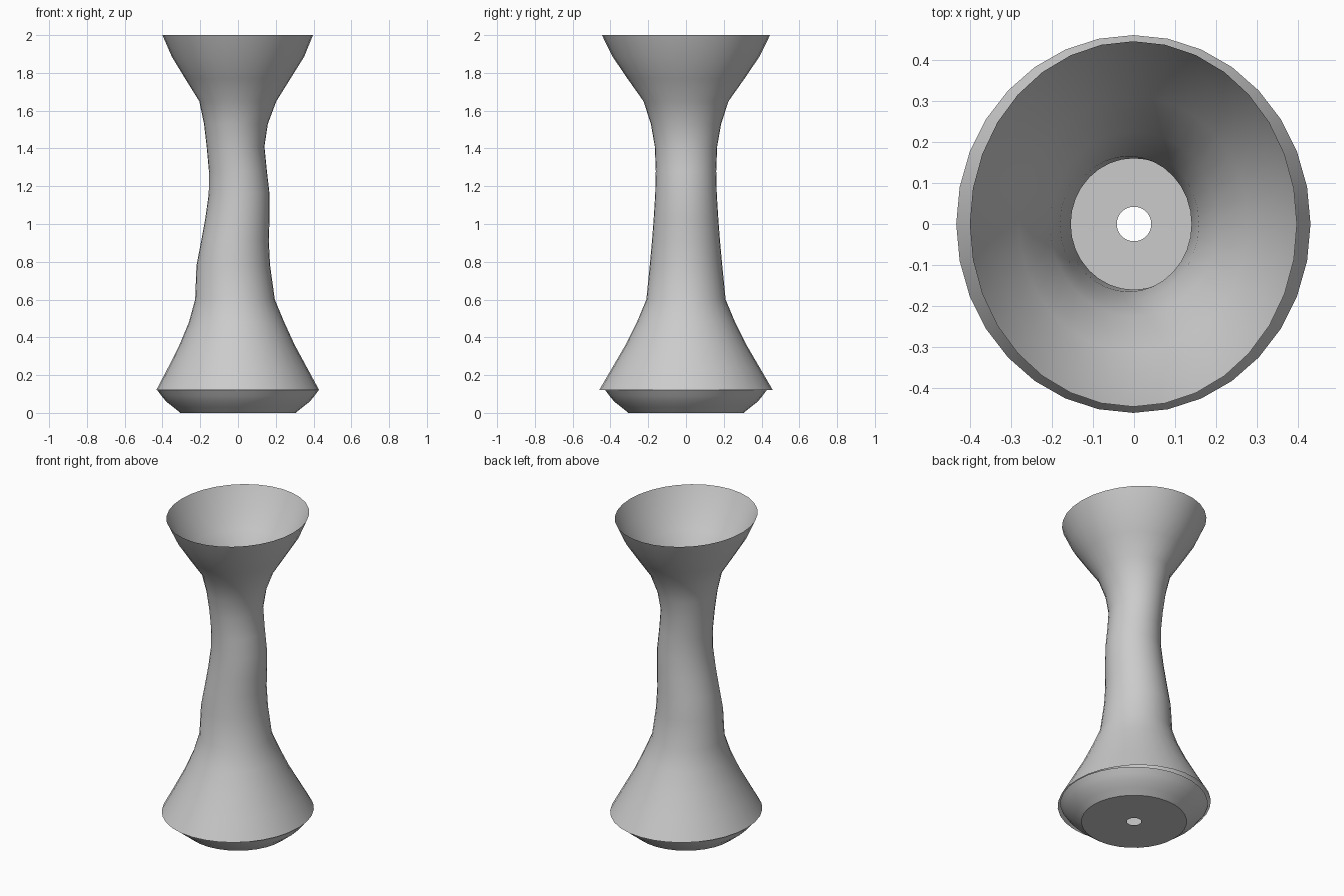
import bpy, bmesh, math

if "Cube" in bpy.data.objects:
    bpy.data.objects.remove(bpy.data.objects["Cube"])

SIDES = 32

def loft(name, rings):
    """Skin elliptical rings given as (z, x_left, x_right, y_radius)."""
    bm = bmesh.new()
    loops = []
    for z, x0, x1, ry in rings:
        cx, rx = (x0 + x1) / 2, (x1 - x0) / 2
        loops.append([bm.verts.new((cx + rx * math.cos(2 * math.pi * i / SIDES),
                                    ry * math.sin(2 * math.pi * i / SIDES), z))
                      for i in range(SIDES)])
    for a, b in zip(loops, loops[1:]):
        for i in range(SIDES):
            j = (i + 1) % SIDES
            bm.faces.new((a[i], a[j], b[j], b[i]))
    mesh = bpy.data.meshes.new(name)
    bm.to_mesh(mesh)
    bm.free()
    obj = bpy.data.objects.new(name, mesh)
    bpy.context.collection.objects.link(obj)
    bpy.ops.object.select_all(action='DESELECT')
    obj.select_set(True)
    bpy.context.view_layer.objects.active = obj
    bpy.ops.object.shade_smooth_by_angle(angle=math.radians(35))
    return obj

# Flared, gently wavy body, open at the top
loft("vase_body", [
    (0.12, -0.433, 0.43, 0.46),
    (0.24, -0.37, 0.365, 0.39),
    (0.36, -0.31, 0.30, 0.32),
    (0.48, -0.26, 0.245, 0.26),
    (0.60, -0.227, 0.195, 0.21),
    (0.78, -0.22, 0.17, 0.192),
    (0.91, -0.195, 0.163, 0.18),
    (1.03, -0.173, 0.167, 0.171),
    (1.16, -0.155, 0.167, 0.163),
    (1.28, -0.154, 0.153, 0.16),
    (1.41, -0.166, 0.14, 0.165),
    (1.53, -0.18, 0.158, 0.186),
    (1.65, -0.205, 0.203, 0.225),
    (1.77, -0.28, 0.278, 0.31),
    (1.885, -0.35, 0.35, 0.388),
    (2.00, -0.40, 0.397, 0.445),
])

# Round foot bowl with a drain hole in its floor
foot = [(0.0, 0.042), (0.0, 0.305), (0.03, 0.342), (0.06, 0.38),
        (0.09, 0.405), (0.12, 0.427)]
loft("vase_foot", [(z, -r, r, r) for z, r in foot])
